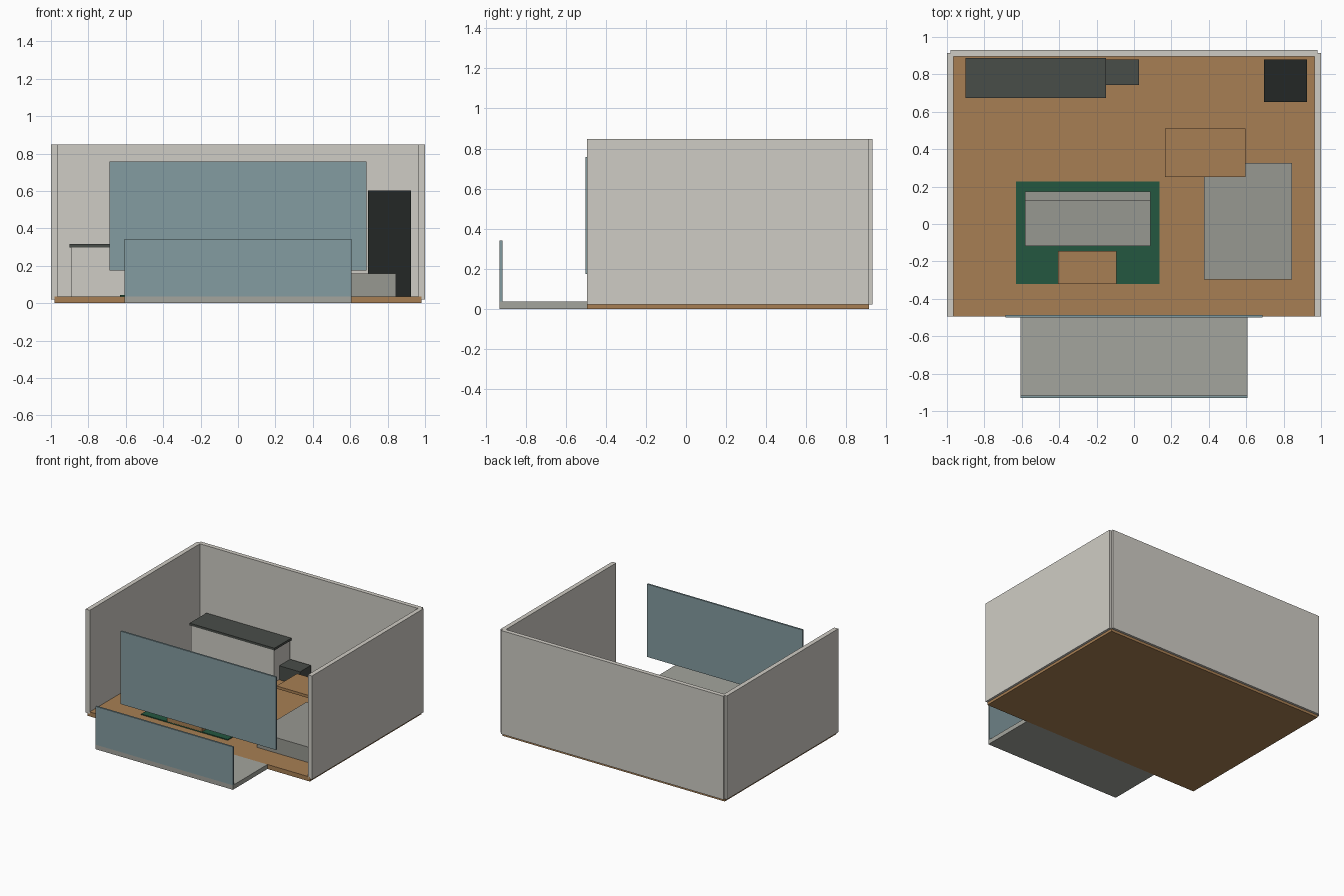
import bpy

if "Cube" in bpy.data.objects:
    bpy.data.objects.remove(bpy.data.objects["Cube"])

# Materials
def material(name, r, g, b):
    m = bpy.data.materials.new(name)
    m.diffuse_color = tuple((c / 255) ** 2.2 for c in (r, g, b)) + (1,)
    m.use_nodes = True
    m.node_tree.nodes["Principled BSDF"].inputs["Base Color"].default_value = m.diffuse_color
    return m

PLASTER = material("plaster", 206, 203, 195)
WOOD = material("wood", 166, 126, 84)
GLASS = material("glass", 131, 155, 160)
CONCRETE = material("concrete", 162, 163, 156)
FABRIC = material("fabric", 150, 151, 144)
GREEN = material("green", 40, 88, 66)
SLATE = material("slate", 74, 78, 74)
BLACK = material("black", 40, 44, 42)

# Box from its minimum and maximum extents
def box(name, x, y, z, mat):
    bpy.ops.mesh.primitive_cube_add(
        size=1, location=[(a + b) / 2 for a, b in (x, y, z)])
    o = bpy.context.object
    o.name = name
    o.scale = [b - a for a, b in (x, y, z)]
    bpy.ops.object.transform_apply(location=False, rotation=False, scale=True)
    o.data.materials.append(mat)
    return o

F = 0.036  # floor level

# Room shell
box("floor", (-0.982, 0.982), (-0.495, 0.913), (0, F), WOOD)
box("back_wall", (-0.982, 0.982), (0.896, 0.931), (0.021, 0.848), PLASTER)
for side, s in (("left", -1), ("right", 1)):
    box(side + "_wall", sorted((s * 0.964, s)), (-0.495, 0.913), (0.021, 0.848), PLASTER)

# Window and balcony
box("window_pane", (-0.687, 0.687), (-0.501, -0.487), (0.175, 0.757), GLASS)
box("balcony_slab", (-0.607, 0.607), (-0.931, -0.495), (0, F), CONCRETE)
box("balcony_railing", (-0.607, 0.607), (-0.931, -0.917), (F, 0.342), GLASS)

# Kitchen
box("counter_body", (-0.892, -0.158), (0.682, 0.88), (F, 0.298), PLASTER)
box("counter_top", (-0.9, -0.15), (0.674, 0.887), (0.298, 0.316), SLATE)
box("low_cabinet", (-0.155, 0.028), (0.743, 0.88), (F, 0.148), SLATE)
box("fridge", (0.694, 0.925), (0.653, 0.88), (F, 0.602), BLACK)

# Living area
box("rug", (-0.63, 0.135), (-0.322, 0.227), (F, 0.043), GREEN)
box("sofa_seat", (-0.583, 0.087), (-0.118, 0.175), (0.043, 0.165), FABRIC)
box("sofa_back", (-0.583, 0.087), (0.123, 0.175), (0.165, 0.29), FABRIC)
box("coffee_table", (-0.405, -0.093), (-0.32, -0.144), (0.043, 0.145), WOOD)

# Dining table top and bed
box("table_top", (0.165, 0.595), (0.252, 0.51), (0.238, 0.26), WOOD)
box("bed", (0.375, 0.846), (-0.298, 0.327), (F, 0.159), FABRIC)
